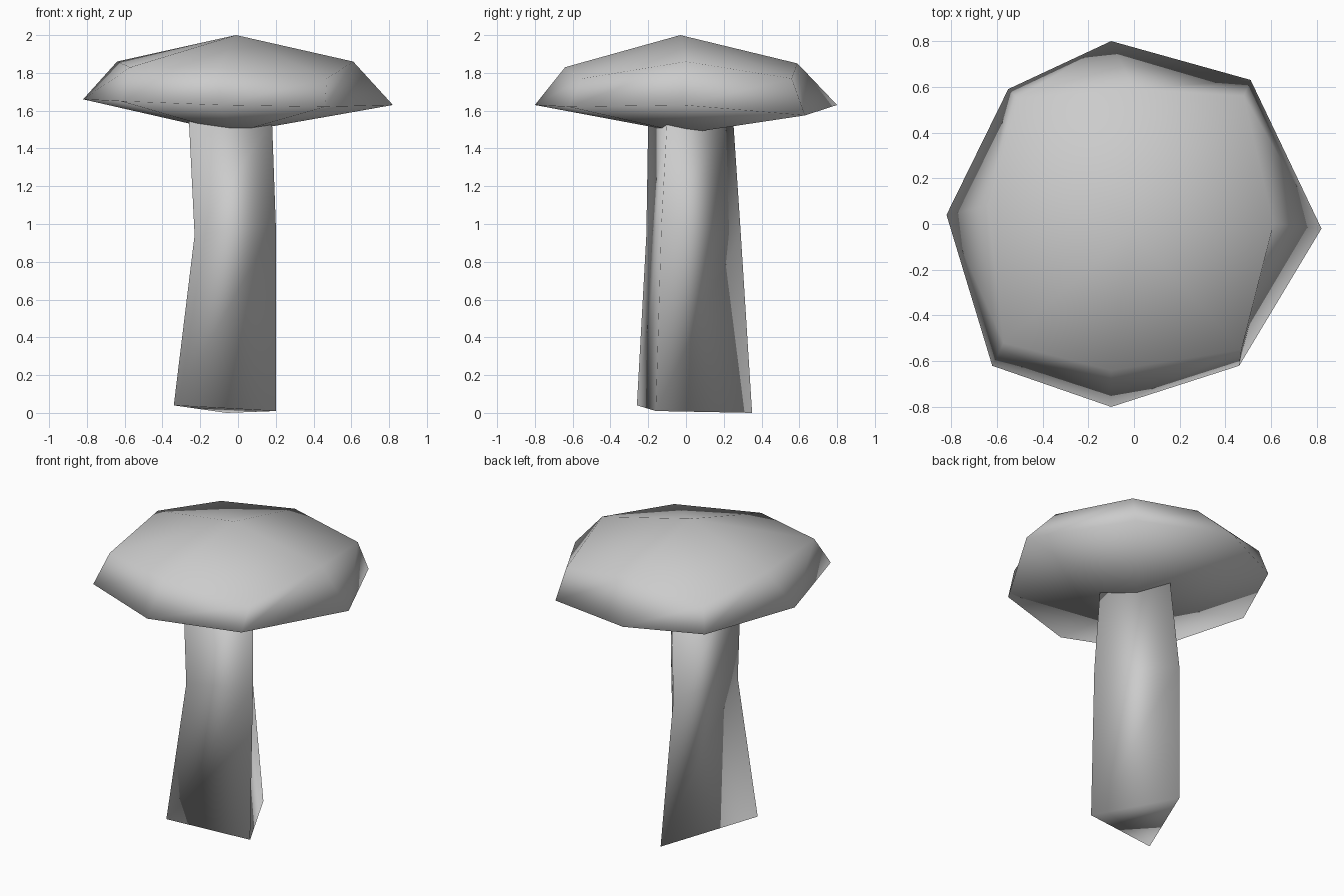
import bpy
import bmesh

cube = bpy.data.objects.get("Cube")
if cube:
    bpy.data.objects.remove(cube, do_unlink=True)

grey = bpy.data.materials.new("plain_grey")
grey.use_nodes = True
grey.diffuse_color = (0.6, 0.6, 0.6, 1)
grey.node_tree.nodes["Principled BSDF"].inputs["Base Color"].default_value = (0.6, 0.6, 0.6, 1)


def ring_pairs(ring):
    return zip(ring, ring[1:] + ring[:1])


def bridge(bm, lower, upper):
    for (a, b), (d, c) in zip(ring_pairs(lower), ring_pairs(upper)):
        bm.faces.new((a, b, c, d))


def add_ring(bm, points):
    return [bm.verts.new(p) for p in points]


def finish(bm, name):
    bmesh.ops.recalc_face_normals(bm, faces=bm.faces)
    for face in bm.faces:
        face.smooth = True
    mesh = bpy.data.meshes.new(name)
    bm.to_mesh(mesh)
    bm.free()
    mesh.materials.append(grey)
    obj = bpy.data.objects.new(name, mesh)
    bpy.context.collection.objects.link(obj)


# Cap: eight-sided rim and shoulder closed by a low peak and a shallow underside
bm = bmesh.new()
rim = add_ring(bm, [
    (0.82, -0.02, 1.63), (0.51, 0.63, 1.575), (-0.1, 0.8, 1.63), (-0.55, 0.59, 1.62),
    (-0.82, 0.04, 1.66), (-0.62, -0.62, 1.65), (-0.1, -0.8, 1.63), (0.46, -0.62, 1.62)])
shoulder = add_ring(bm, [
    (0.61, 0, 1.86), (0.48, 0.56, 1.77), (0, 0.59, 1.85), (-0.51, 0.55, 1.78),
    (-0.64, 0.08, 1.86), (-0.57, -0.52, 1.83), (-0.1, -0.64, 1.83), (0.47, -0.55, 1.77)])
peak = bm.verts.new((-0.01, -0.03, 2))
underside = bm.verts.new((-0.03, 0, 1.48))
bridge(bm, rim, shoulder)
for a, b in ring_pairs(shoulder):
    bm.faces.new((a, b, peak))
for a, b in ring_pairs(rim):
    bm.faces.new((b, a, underside))
finish(bm, "mushroom_cap")

# Stem: crooked three-sided column, its top tucked into the cap
bm = bmesh.new()
foot = add_ring(bm, [(-0.34, -0.26, 0.04), (0.2, -0.16, 0.01), (-0.06, 0.35, 0)])
middle = add_ring(bm, [(-0.23, -0.21, 0.94), (0.2, -0.13, 1), (-0.11, 0.29, 0.95)])
top = add_ring(bm, [(-0.26, -0.2, 1.55), (0.18, -0.1, 1.55), (-0.07, 0.25, 1.55)])
bridge(bm, foot, middle)
bridge(bm, middle, top)
bm.faces.new(foot[::-1])
bm.faces.new(top)
finish(bm, "mushroom_stem")
